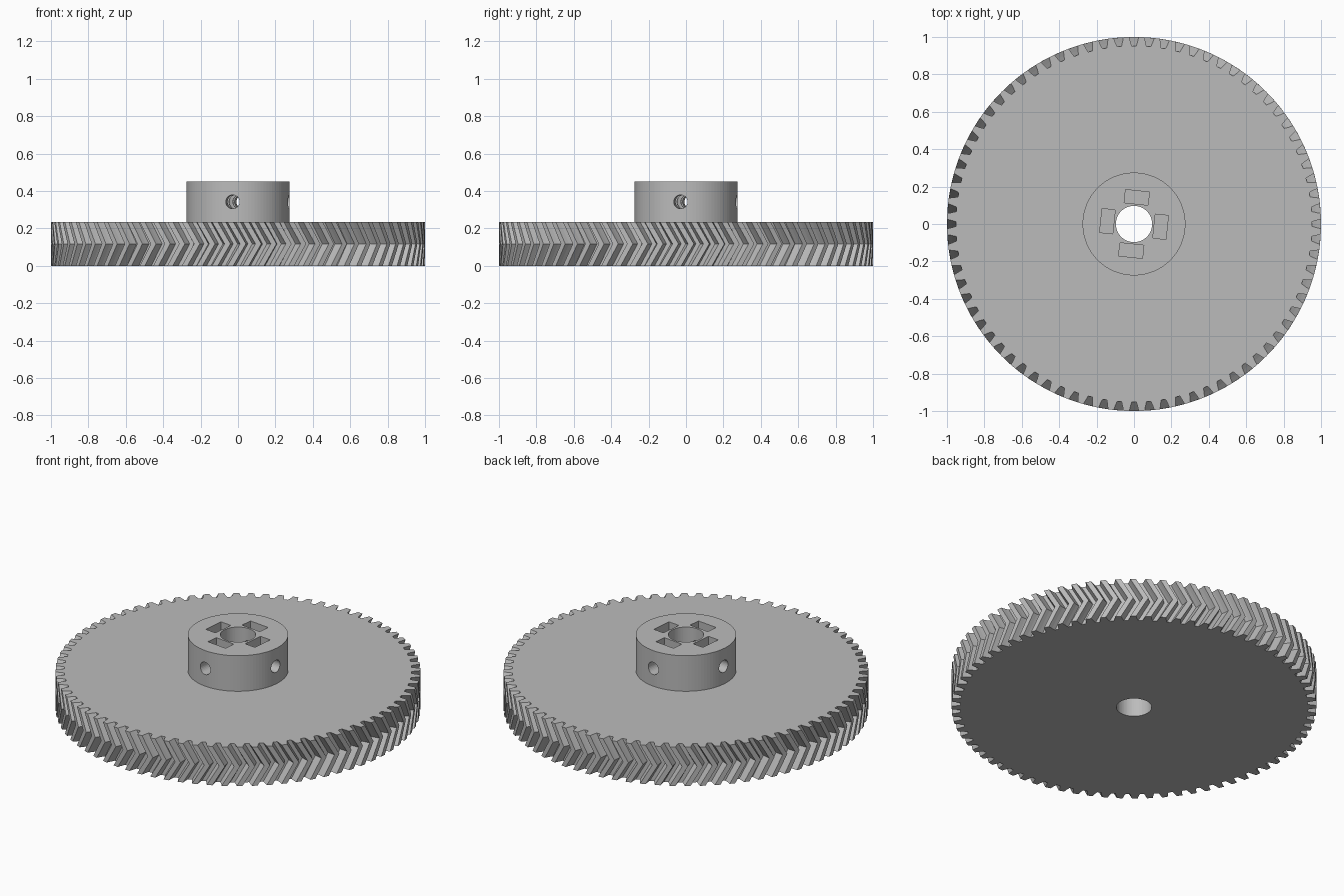
import bpy, bmesh
from math import cos, sin, pi, radians, tau
from mathutils import Matrix

if "Cube" in bpy.data.objects:
    bpy.data.objects.remove(bpy.data.objects["Cube"])

TEETH = 76
GEAR_H, HUB_TOP = 0.235, 0.45
TWIST = 0.068
TURN = radians(-6)

grey = bpy.data.materials.new("plain grey")
grey.use_nodes = True
colour = (0.5, 0.5, 0.5, 1)
grey.diffuse_color = colour
grey.node_tree.nodes["Principled BSDF"].inputs["Base Color"].default_value = colour


def finish(name, bm):
    bmesh.ops.recalc_face_normals(bm, faces=bm.faces)
    mesh = bpy.data.meshes.new(name)
    bm.to_mesh(mesh)
    bm.free()
    mesh.materials.append(grey)
    obj = bpy.data.objects.new(name, mesh)
    bpy.context.collection.objects.link(obj)
    return obj


def cylinder(name, radius, z0, z1, sides):
    bm = bmesh.new()
    bmesh.ops.create_cone(bm, cap_ends=True, segments=sides, radius1=radius, radius2=radius,
                          depth=z1 - z0, matrix=Matrix.Translation((0, 0, (z0 + z1) / 2)))
    return finish(name, bm)


def cut(target, cutter):
    cutter.hide_render = True
    mod = target.modifiers.new("cut", 'BOOLEAN')
    mod.operation, mod.solver, mod.object = 'DIFFERENCE', 'EXACT', cutter
    bpy.context.view_layer.objects.active = target
    bpy.ops.object.modifier_apply(modifier=mod.name)


# Herringbone gear: one tooth gap per pitch, three stacked rings
gap = [(-0.31, 1.0), (-0.24, 0.975), (-0.15, 0.952), (0.15, 0.952), (0.24, 0.975), (0.31, 1.0)]
bm = bmesh.new()
rings = []
for z, shift in ((0, 0), (GEAR_H / 2, TWIST), (GEAR_H, 0)):
    ring = []
    for i in range(TEETH):
        for pos, r in gap:
            a = tau * (i + pos) / TEETH + shift
            ring.append(bm.verts.new((r * cos(a), r * sin(a), z)))
    rings.append(ring)
n = len(rings[0])
for low, high in zip(rings, rings[1:]):
    for i in range(n):
        j = (i + 1) % n
        bm.faces.new((low[i], low[j], high[j], high[i]))
bm.faces.new(rings[0])
bm.faces.new(rings[-1])
gear = finish("gear_wheel", bm)

# Hub with shaft bore
hub = cylinder("hub", 0.275, GEAR_H, HUB_TOP, 96)
bore = cylinder("bore_cutter", 0.097, -0.1, 0.6, 64)
cut(gear, bore)
cut(hub, bore)

# Nut pockets and set screw holes, four around the hub
cutters = [bore]
for k in range(4):
    spin = Matrix.Rotation(TURN + k * pi / 2, 4, 'Z')
    bm = bmesh.new()
    bmesh.ops.create_cube(bm, size=1, matrix=spin @ Matrix.Translation((0.143, 0, 0.39))
                          @ Matrix.Diagonal((0.07, 0.128, 0.23, 1)))
    pocket = finish("pocket_cutter", bm)
    bm = bmesh.new()
    bmesh.ops.create_cone(bm, cap_ends=True, segments=32, radius1=0.037, radius2=0.037, depth=0.3,
                          matrix=spin @ Matrix.Translation((0.2, 0, 0.342))
                          @ Matrix.Rotation(pi / 2, 4, 'Y'))
    screw = finish("screw_hole_cutter", bm)
    for c in (pocket, screw):
        cut(hub, c)
        cutters.append(c)

for c in cutters:
    bpy.data.objects.remove(c)
